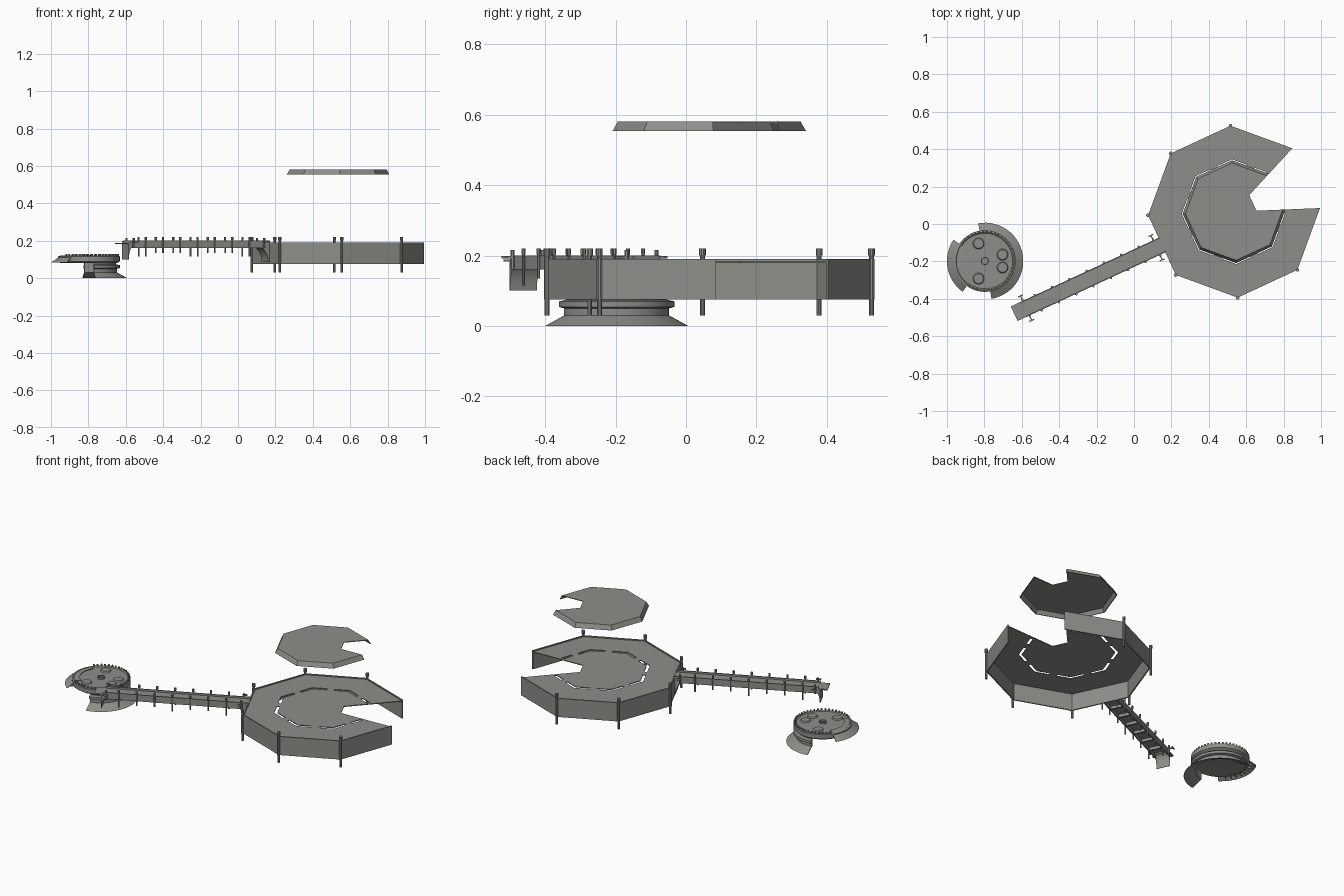
import bpy, bmesh, math
from mathutils import Matrix, Vector

if "Cube" in bpy.data.objects:
    bpy.data.objects.remove(bpy.data.objects["Cube"])

grey = bpy.data.materials.new("warm_grey")
grey.diffuse_color = (0.27, 0.275, 0.25, 1)
grey.use_nodes = True
grey.node_tree.nodes["Principled BSDF"].inputs["Base Color"].default_value = grey.diffuse_color

HUB = Matrix.Translation((0.535, 0.066, 0))             # octagonal platform centre
BRIDGE = HUB @ Matrix.Rotation(math.radians(204.9), 4, 'Z')  # x runs out along the bridge
POD = Matrix.Translation((-0.797, -0.198, 0))           # round pod centre


def finish(name, bm, frame, smooth=False):
    bmesh.ops.remove_doubles(bm, verts=bm.verts, dist=1e-5)
    bmesh.ops.recalc_face_normals(bm, faces=bm.faces)
    me = bpy.data.meshes.new(name)
    bm.to_mesh(me)
    bm.free()
    me.transform(frame)
    me.materials.append(grey)
    ob = bpy.data.objects.new(name, me)
    bpy.context.collection.objects.link(ob)
    if smooth:
        bpy.ops.object.select_all(action='DESELECT')
        ob.select_set(True)
        bpy.context.view_layer.objects.active = ob
        bpy.ops.object.shade_smooth_by_angle(angle=math.radians(30))
    return ob


def sweep(bm, profile, dirs, closed=False):
    """Sweep a closed (r, z) profile through unit directions."""
    rows = [[bm.verts.new((r * d[0], r * d[1], z)) for r, z in profile] for d in dirs]
    n, m = len(rows), len(profile)
    for i in range(n if closed else n - 1):
        a, b = rows[i], rows[(i + 1) % n]
        for j in range(m):
            k = (j + 1) % m
            if profile[j][0] == 0 and profile[k][0] == 0:
                continue
            bm.faces.new((a[j], a[k], b[k], b[j]))
    if not closed:
        bm.faces.new(rows[0])
        bm.faces.new(rows[-1])


def slab(r0, r1, z0, z1):
    return [(r0, z0), (r1, z0), (r1, z1), (r0, z1)]


def arc(a0, a1, n):
    return [Vector((math.cos(math.radians(a0 + (a1 - a0) * i / n)),
                    math.sin(math.radians(a0 + (a1 - a0) * i / n)))) for i in range(n + 1)]


def box(bm, x0, x1, y0, y1, z0, z1):
    m = Matrix.Translation(((x0 + x1) / 2, (y0 + y1) / 2, (z0 + z1) / 2))
    bmesh.ops.create_cube(bm, size=1, matrix=m @ Matrix.Diagonal((x1 - x0, y1 - y0, z1 - z0, 1)))


def rod(bm, x, y, z0, z1, r, sides=10):
    bmesh.ops.create_cone(bm, cap_ends=True, segments=sides, radius1=r, radius2=r, depth=z1 - z0,
                          matrix=Matrix.Translation((x, y, (z0 + z1) / 2)))


# Octagon directions: one wedge (corner 0 to corner 1) is left open
corners = arc(2.4, 362.4, 8)
open_oct = corners[1:]
full_oct = corners[:8]

# Platform walls
bm = bmesh.new()
sweep(bm, slab(0.452, 0.46, 0.075, 0.19), open_oct)
finish("platform_wall", bm, HUB)

# Platform deck with slots wrapped round the corners of an inner octagon
bm = bmesh.new()
z0, z1 = 0.179, 0.184
sweep(bm, slab(0, 0.12, z0, z1), full_oct, True)
sweep(bm, slab(0.12, 0.262, z0, z1), open_oct)
sweep(bm, slab(0.28, 0.453, z0, z1), open_oct)
for a, b in zip(open_oct[:-1], open_oct[1:]):
    sweep(bm, slab(0.262, 0.28, z0, z1), [a.lerp(b, 0.4), a.lerp(b, 0.6)])
for d in (open_oct[0], open_oct[-1]):
    e = open_oct[1] if d is open_oct[0] else open_oct[-2]
    sweep(bm, slab(0.262, 0.28, z0, z1), [d, d.lerp(e, 0.08)])
finish("platform_deck", bm, HUB)

# Corner posts with caps
bm = bmesh.new()
for d in corners[2:8]:
    x, y = d * 0.461
    rod(bm, x, y, 0.03, 0.205, 0.007)
    rod(bm, x, y, 0.075, 0.19, 0.0085)
    rod(bm, x, y, 0.2, 0.22, 0.0095)
finish("corner_posts", bm, HUB, True)

# Floating roof: thin shell with a sloping skirt
bm = bmesh.new()
sweep(bm, [(0.275, 0.553), (0.26, 0.58), (0.12, 0.58), (0.12, 0.576),
           (0.256, 0.576), (0.271, 0.553)], open_oct)
sweep(bm, slab(0, 0.12, 0.576, 0.58), full_oct, True)
finish("roof", bm, HUB)

# Bridge deck, side beams and cross ribs
bm = bmesh.new()
box(bm, 0.42, 1.296, -0.043, 0.043, 0.183, 0.189)
for s in (-1, 1):
    y = sorted((s * 0.037, s * 0.043))
    box(bm, 0.42, 1.245, y[0], y[1], 0.16, 0.2)
stations = [1.155 - 0.102 * k for k in range(7)]
for u in stations:
    box(bm, u - 0.005, u + 0.005, -0.04, 0.04, 0.165, 0.184)
finish("bridge_deck", bm, BRIDGE)

# Bridge rail posts
bm = bmesh.new()
for k, u in enumerate(stations):
    for s in (-1, 1):
        rod(bm, u, s * 0.045, 0.115 if k % 3 == 0 else 0.135, 0.205, 0.0045, 8)
        rod(bm, u, s * 0.045, 0.203, 0.22, 0.0065, 8)
finish("bridge_posts", bm, BRIDGE, True)

# Mooring arms at both ends of the bridge
bm = bmesh.new()
for u in (0.457, 1.226):
    for s in (-1, 1):
        y = sorted((s * 0.04, s * 0.074))
        box(bm, u - 0.003, u + 0.003, y[0], y[1], 0.192, 0.198)
        box(bm, u - 0.014, u + 0.014, s * 0.072 - 0.003, s * 0.072 + 0.003, 0.191, 0.199)
        rod(bm, u, s * 0.047, 0.16, 0.215, 0.006, 8)
finish("mooring_arms", bm, BRIDGE)

# Curved brackets under both bridge ends
bm = bmesh.new()
for u, w, z in ((0.424, 0.085, 0.085), (1.255, -0.035, 0.1)):
    curve = [(u + w * (1 - 0.93 * math.cos(t)), z + (0.175 - z) * math.sin(t))
             for t in (math.pi / 2 * i / 8 for i in range(9))]
    profile = [(u, z)] + curve + [(u + w, 0.183), (u, 0.183)]
    sides = [[bm.verts.new((x, y, h)) for x, h in profile] for y in (-0.042, 0.042)]
    for f in sides:
        bm.faces.new(f)
    for i in range(len(profile)):
        j = (i + 1) % len(profile)
        bm.faces.new((sides[0][i], sides[0][j], sides[1][j], sides[1][i]))
finish("bridge_brackets", bm, BRIDGE, True)

# Pod: round top plate with a raised rim
circle = arc(0, 360, 48)[:-1]
bm = bmesh.new()
sweep(bm, [(0, 0.09), (0.15, 0.08), (0.165, 0.09), (0.165, 0.116), (0.155, 0.12),
           (0.148, 0.115), (0, 0.115)], circle, True)
finish("pod_top", bm, POD, True)

# Pod: lower half drum and flared skirt
bm = bmesh.new()
sweep(bm, [(0.205, 0), (0.15, 0.03), (0.15, 0.05), (0.165, 0.054), (0.165, 0.07),
           (0.145, 0.074), (0.145, 0.09), (0.138, 0.09), (0.138, 0.03), (0.198, 0)],
      arc(-80, 100, 28))
finish("pod_skirt", bm, POD, True)

# Pod: sloping side flap with fins beneath it
bm = bmesh.new()
sweep(bm, [(0.203, 0.083), (0.15, 0.12), (0.12, 0.122), (0.12, 0.118),
           (0.148, 0.116), (0.198, 0.083)], arc(146, 234, 16))
finish("pod_flap", bm, POD, True)
bm = bmesh.new()
for d in arc(150, 230, 8):
    side = Vector((-d.y, d.x)) * 0.012
    sweep(bm, [(0.15, 0.085), (0.192, 0.084), (0.15, 0.114)], [d, d + side])
finish("flap_fins", bm, POD)

# Pod: beads round the rim, centre ring and low round hatches
bm = bmesh.new()
for d in arc(-122, 140, 34):
    x, y = d * 0.157
    rod(bm, x, y, 0.115, 0.128, 0.0055, 6)
finish("rim_beads", bm, POD)
bm = bmesh.new()
sweep(bm, slab(0.016, 0.022, 0.113, 0.124), circle, True)
for a in (20, 110, 250, 340):
    d = arc(a, a, 1)[0] * 0.1
    bmesh.ops.create_cone(bm, cap_ends=True, segments=20, radius1=0.031, radius2=0.026, depth=0.008,
                          matrix=Matrix.Translation((d.x, d.y, 0.118)))
finish("pod_hatches", bm, POD, True)
